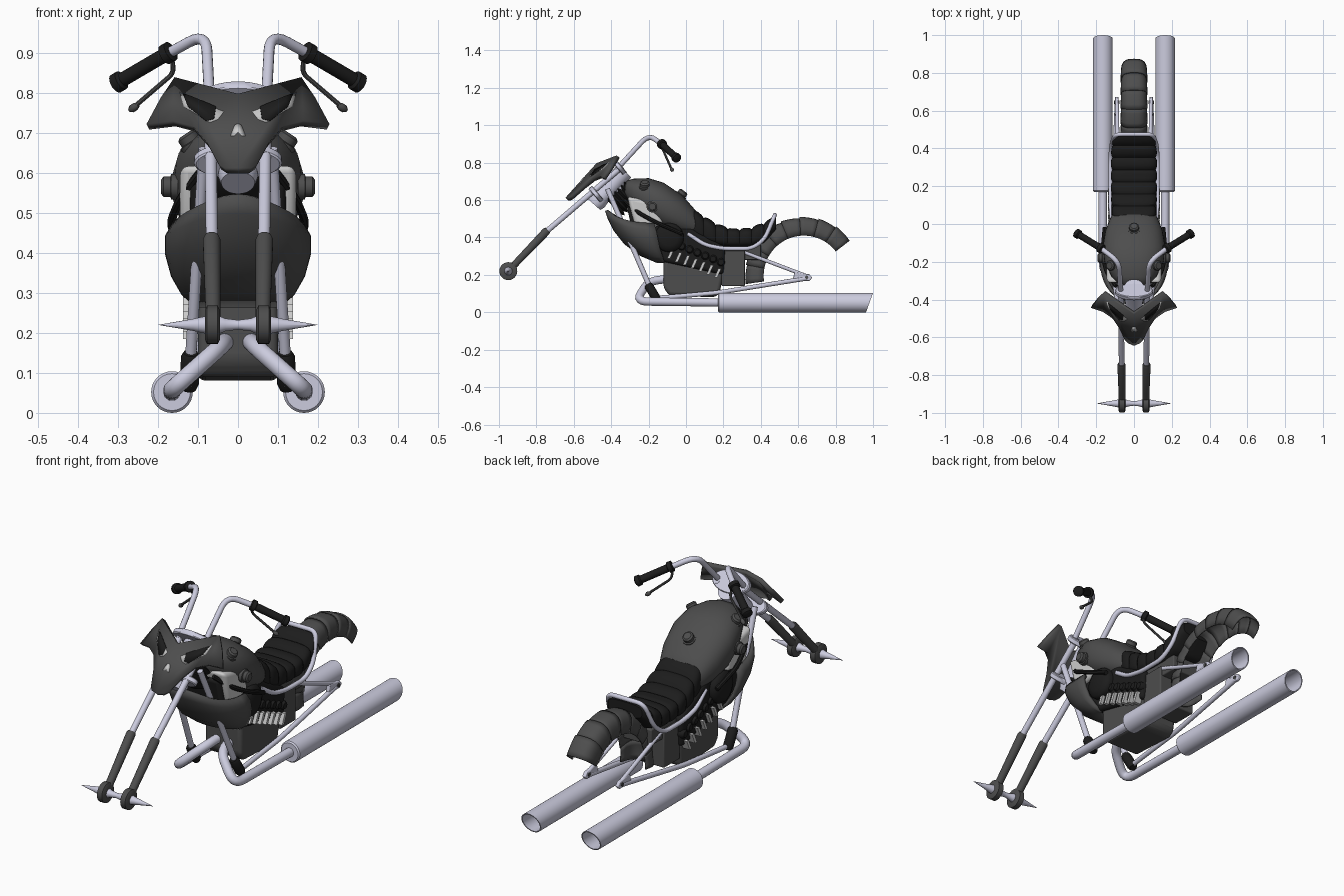
import bpy, bmesh
from math import sin, cos, pi, radians
from mathutils import Vector as V

if "Cube" in bpy.data.objects:
    bpy.data.objects.remove(bpy.data.objects["Cube"])


def material(name, c):
    m = bpy.data.materials.new(name)
    m.diffuse_color = (*c, 1)
    m.use_nodes = True
    m.node_tree.nodes["Principled BSDF"].inputs["Base Color"].default_value = m.diffuse_color
    return m


CHROME = material("chrome", (.6, .6, .73))
GREY = material("dark_grey", (.075, .075, .075))
BLACK = material("black", (.012, .012, .012))
PALE = material("pale", (.62, .63, .6))


def finish(name, bm, mat, mirror=False, solid=0, bevel=0, angle=35):
    bmesh.ops.remove_doubles(bm, verts=bm.verts, dist=1e-5)
    bmesh.ops.recalc_face_normals(bm, faces=bm.faces)
    me = bpy.data.meshes.new(name)
    bm.to_mesh(me)
    bm.free()
    ob = bpy.data.objects.new(name, me)
    bpy.context.collection.objects.link(ob)
    me.materials.append(mat)
    bpy.ops.object.select_all(action='DESELECT')
    ob.select_set(True)
    bpy.context.view_layer.objects.active = ob
    bpy.ops.object.shade_smooth_by_angle(angle=radians(angle))
    if mirror:
        ob.modifiers.new("mirror", 'MIRROR')
    if solid:
        s = ob.modifiers.new("solid", 'SOLIDIFY')
        s.thickness, s.offset = solid, 0
    if bevel:
        b = ob.modifiers.new("bevel", 'BEVEL')
        b.width, b.segments = bevel, 4
    return ob


def loft(name, rings, mat, closed=True, caps=True, **kw):
    bm = bmesh.new()
    vs = [[bm.verts.new(p) for p in r] for r in rings]
    n = len(vs[0])
    for a, b in zip(vs, vs[1:]):
        for i in range(n if closed else n - 1):
            j = (i + 1) % n
            bm.faces.new((a[i], a[j], b[j], b[i]))
    if caps and closed:
        bm.faces.new(vs[0])
        bm.faces.new(vs[-1])
    return finish(name, bm, mat, **kw)


def ring(c, d, r, n, ref=V((1, 0, 0))):
    u = d.cross(V((0, 0, 1)) if abs(d.dot(ref)) > .9 else ref).normalized()
    w = d.cross(u).normalized()
    return [c + r * (cos(2 * pi * i / n) * u + sin(2 * pi * i / n) * w) for i in range(n)]


def lathe(name, p0, p1, profile, mat, n=24, **kw):
    p0, p1 = V(p0), V(p1)
    d = (p1 - p0).normalized()
    return loft(name, [ring(p0.lerp(p1, t), d, max(r, 2e-5), n) for t, r in profile], mat, **kw)


def tube(name, pts, r, mat, fillet=.05, n=14, **kw):
    pts = [V(p) for p in pts]
    path = [pts[0]]
    for a, b, c in zip(pts, pts[1:], pts[2:]):
        f = min(fillet, (a - b).length * .48, (c - b).length * .48)
        s, e = b + (a - b).normalized() * f, b + (c - b).normalized() * f
        path += [s.lerp(b, t / 6).lerp(b.lerp(e, t / 6), t / 6) for t in range(7)]
    path.append(pts[-1])
    rings, u = [], None
    for i, p in enumerate(path):
        d = (path[min(i + 1, len(path) - 1)] - path[max(i - 1, 0)]).normalized()
        if u is None:
            u = d.orthogonal()
        u = (u - d * u.dot(d)).normalized()
        w = d.cross(u)
        rings.append([p + r * (cos(2 * pi * k / n) * u + sin(2 * pi * k / n) * w) for k in range(n)])
    return loft(name, rings, mat, **kw)


def prism(name, yz, x0, x1, mat, **kw):
    return loft(name, [[(x, y, z) for y, z in yz] for x in (x0, x1)], mat, **kw)


def sgn(v, p):
    return (abs(v) ** p) * (1 if v > 0 else -1)


def oval(y, zt, zb, w, p=.85, n=36):
    return [(w * sgn(cos(2 * pi * i / n), p), y,
             (zt + zb) / 2 + (zt - zb) / 2 * sgn(sin(2 * pi * i / n), p)) for i in range(n)]


def lerp_table(tab, t):
    for a, b in zip(tab, tab[1:]):
        if t <= b[0]:
            k = (t - a[0]) / (b[0] - a[0])
            k = k if k > 0 else 0
            return [p + (q - p) * k for p, q in zip(a, b)]
    return list(tab[-1])


# Front fork, axle spike and clamps
lathe("axle_spike", (-.2, -.95, .22), (.2, -.95, .22),
      [(0, 0), (.22, .015), (.3, .022), (.36, .026), (.42, .016), (.5, .012),
       (.58, .016), (.64, .026), (.7, .022), (.78, .015), (1, 0)], CHROME)
lathe("fork_hub", (.045, -.95, .22), (.083, -.95, .22), [(0, .036), (.15, .048), (.85, .048), (1, .036)], GREY, mirror=True)
lathe("fork_slider", (.062, -.95, .22), (.066, -.74, .44), [(0, .018), (.3, .019), (.96, .022), (1, .018)], GREY, mirror=True)
lathe("fork_tube", (.065, -.76, .42), (.07, -.34, .78), [(0, .015), (1, .015)], CHROME, mirror=True)
axis = V((0, .76, .65))
perp = V((0, -.65, .76))
for name, c, w, h in (("upper_clamp", V((0, -.36, .78)), .1, .055), ("lower_clamp", V((0, -.48, .63)), .11, .05)):
    loft(name, [[c + axis * t + V((1, 0, 0)) * w * s * cos(a * pi / 18) + perp * h * s * sin(a * pi / 18)
                 for a in range(36)] for t, s in ((-.013, .95), (-.009, 1), (.009, 1), (.013, .95))], CHROME)
lathe("steering_neck", (0, -.49, .575), (0, -.33, .755), [(0, .042), (.1, .05), (.3, .045), (.8, .05), (1, .05)], CHROME)
tube("backbone", [(0, -.41, .68), (0, -.2, .6)], .03, CHROME)

# Handlebar, grips and levers
tube("handlebar", [(.07, -.37, .765), (.08, -.2, .95), (.18, -.125, .895)], .0135, CHROME, fillet=.06, mirror=True)
lathe("grip", (.165, -.135, .905), (.31, -.045, .82),
      [(0, .016), (.02, .026), (.12, .026), (.14, .018), (.84, .018), (.87, .025), (.97, .025), (1, .015)], BLACK, mirror=True)
tube("lever", [(.165, -.13, .885), (.16, -.115, .85), (.265, -.075, .76)], .006, GREY, fillet=.02, n=8, mirror=True)
lathe("lever_tip", (.25, -.08, .77), (.272, -.07, .755), [(0, .006), (.3, .01), (.7, .01), (1, .004)], GREY, n=10, mirror=True)


# Mask shaped front fairing with eyes and nose
def plate(name, xz, off, mat, solid):
    bm = bmesh.new()
    bm.faces.new([bm.verts.new((x, -.47 + (z - .79) * .9 + .45 * x - off, z)) for x, z in xz])
    return finish(name, bm, mat, mirror=True, solid=solid, angle=15)


plate("fairing_mask", [(0, .79), (.155, .832), (.19, .78), (.225, .715), (.16, .723), (.11, .71),
                       (.075, .67), (.045, .615), (.03, .605), (0, .605)], 0, GREY, .022)
plate("fairing_eye_trim", [(.035, .752), (.05, .733), (.07, .725), (.135, .765), (.145, .8), (.12, .785)], .014, PALE, .004)
plate("fairing_eye", [(.055, .765), (.06, .735), (.08, .73), (.125, .765), (.138, .798), (.115, .79)], .018, BLACK, .004)
plate("fairing_nose", [(0, .722), (.008, .718), (.018, .692), (.009, .692), (0, .702)], .014, PALE, .004)

# Fuel tank and knobs
loft("fuel_tank", [oval(*s) for s in ((-.325, .69, .62, .06), (-.315, .705, .6, .082), (-.28, .714, .56, .118),
     (-.2, .717, .49, .156), (-.12, .693, .44, .166), (-.03, .632, .41, .15), (.03, .57, .4, .125), (.07, .52, .4, .105))], GREY, angle=50)
KNOB = [(0, .032), (.4, .032), (.45, .026), (.85, .026), (1, .018)]
for name, p, d, m in (("rear_knob", (0, -.035, .615), (0, .6, .8), False),
                      ("upper_knob", (.108, -.22, .662), (.55, 0, .83), True),
                      ("side_knob", (.15, -.18, .565), (1, 0, 0), True)):
    lathe(name, p, V(p) + V(d) * .042, KNOB, GREY, n=12, mirror=m)
tube("tank_trim", [(.095, -.33, .6), (.145, -.26, .535), (.168, -.16, .48), (.155, -.02, .42)], .011, BLACK, fillet=.04, n=8, mirror=True)

# Engine core, pale panels, fins and front shield
prism("engine_core", [(-.32, .58), (-.27, .36), (-.12, .27), (.2, .2), (.21, .35), (.08, .42), (-.15, .56)],
      -.12, .12, BLACK, bevel=.02)
prism("engine_panel", [(-.315, .62), (-.27, .45), (-.12, .46), (-.14, .56), (-.22, .6)], -.145, .145, PALE, bevel=.02)
lathe("front_spring", (0, -.385, .56), (0, -.28, .66), [(i / 12, .07 if i % 2 else .05) for i in range(13)], BLACK)
lathe("engine_cylinder_cover", (.1, -.09, .4), (.16, -.09, .4), [(0, .078), (.6, .078), (.8, .07), (1, .045)], BLACK, mirror=True)
for i in range(7):
    y, z = -.085 + i * .042, .315 - i * .017
    prism(f"engine_fin_{i}", [(y - .016, z - .028), (y, z - .028), (y + .022, z + .022), (y + .006, z + .022)],
          .1, .137, PALE, mirror=True)
    lathe(f"engine_rib_{i}", (-.13, y + .02, z + .055), (.13, y + .02, z + .055), [(0, .015), (.04, .022), (.96, .022), (1, .015)], BLACK, n=12)
shield = []
for z, f, b, w in ((.545, -.425, -.17, .155), (.5, -.41, -.16, .175), (.44, -.38, -.15, .174),
                   (.37, -.325, -.14, .16), (.31, -.245, -.125, .135), (.27, -.15, -.115, .1)):
    shield.append([(w * sin(a), b + (f - b) * max(cos(a), 0) ** .8, z - .07 * sin(a) ** 2 * (z - .27) / .27)
                   for a in (pi * (k / 24 - .5) for k in range(25))])
loft("front_shield", shield, GREY, closed=False, solid=.016, angle=50)

# Belly pan and gearbox
prism("belly_pan", [(-.12, .3), (-.12, .13), (-.09, .09), (.15, .08), (.18, .1), (.2, .21), (.02, .25)],
      -.1, .1, GREY, bevel=.025)
prism("gearbox", [(.19, .14), (.315, .14), (.315, .33), (.19, .33)], -.1, .1, GREY, bevel=.006)
prism("battery_box", [(.2, .28), (.4, .28), (.4, .36), (.2, .36)], -.09, .09, GREY, bevel=.006)

# Ribbed seat and its rail
SEAT = [(.03, .55, .4, .112), (.1, .505, .37, .118), (.17, .465, .35, .12), (.25, .44, .345, .12),
        (.34, .445, .345, .12), (.42, .475, .37, .117), (.48, .51, .44, .1)]
rings = []
for i in range(43):
    y = .03 + .45 * i / 42
    _, zt, zb, w = lerp_table(SEAT, y)
    k = .012 * abs(sin(pi * i / 6)) ** .5
    rings.append(oval(y, zt + k - .004, zb, w - .006 + k * .7, .6))
loft("seat", rings, BLACK, angle=30)
side = [(.115, .01, .42), (.125, .1, .36), (.125, .2, .34), (.125, .35, .34), (.12, .42, .39), (.1, .475, .52)]
tube("seat_rail", side + [(-x, y, z) for x, y, z in side[::-1]], .011, CHROME, fillet=.04)

# Segmented rear fender
for s in range(8):
    rings = []
    for k in range(5):
        a = radians(188 - 150 * (s + k / 4 * 1.03) / 8)
        ro = .312 - .007 * k / 4
        row = []
        for j in range(17):
            u = pi * j / 16
            r = .215 + (ro - .215) * max(sin(u), 0) ** .6
            row.append(((.069 - .004 * k / 4) * sgn(cos(u), .7), .63 + r * cos(a), .195 + r * sin(a)))
        rings.append(row)
    loft(f"rear_fender_{s}", rings, GREY, closed=False, solid=.007, angle=50)

# Frame tubes and rear axle lugs
tube("down_tube", [(.085, -.42, .66), (.122, -.17, .08)], .014, CHROME, mirror=True)
tube("lower_frame_tube", [(.122, -.18, .075), (.115, -.05, .085), (.11, .17, .105), (.09, .65, .182)], .012, CHROME, mirror=True)
tube("upper_swing_tube", [(.085, .3, .325), (.09, .65, .192)], .01, CHROME, mirror=True)
prism("axle_lug", [(.57, .17), (.66, .168), (.675, .185), (.66, .203), (.58, .215)], .082, .1, CHROME, mirror=True, bevel=.004)
lathe("axle_bolt", (.078, .645, .187), (.105, .645, .187), [(0, .009), (1, .009)], GREY, n=12, mirror=True)
lathe("foot_bracket", (.118, -.205, .15), (.122, -.15, .06), [(0, .018), (.1, .024), (.85, .024), (1, .018)], BLACK, n=12, mirror=True)

# Exhaust pipes and slash-cut mufflers
tube("exhaust_pipe", [(.03, -.09, .18), (.045, -.2, .165), (.165, -.27, .058), (.165, .2, .052)], .022, CHROME,
     fillet=.07, n=18, mirror=True)
muffler = lathe("muffler", (.165, .17, .052), (.165, 1, .052),
                [(0, .022), (0, .046), (.008, .052), (1, .052), (1, .047), (.1, .047), (.1, 0)], CHROME, n=32, mirror=True)
for v in muffler.data.vertices:
    if v.co.y > .9:
        v.co.y -= (.104 - v.co.z) * .36
